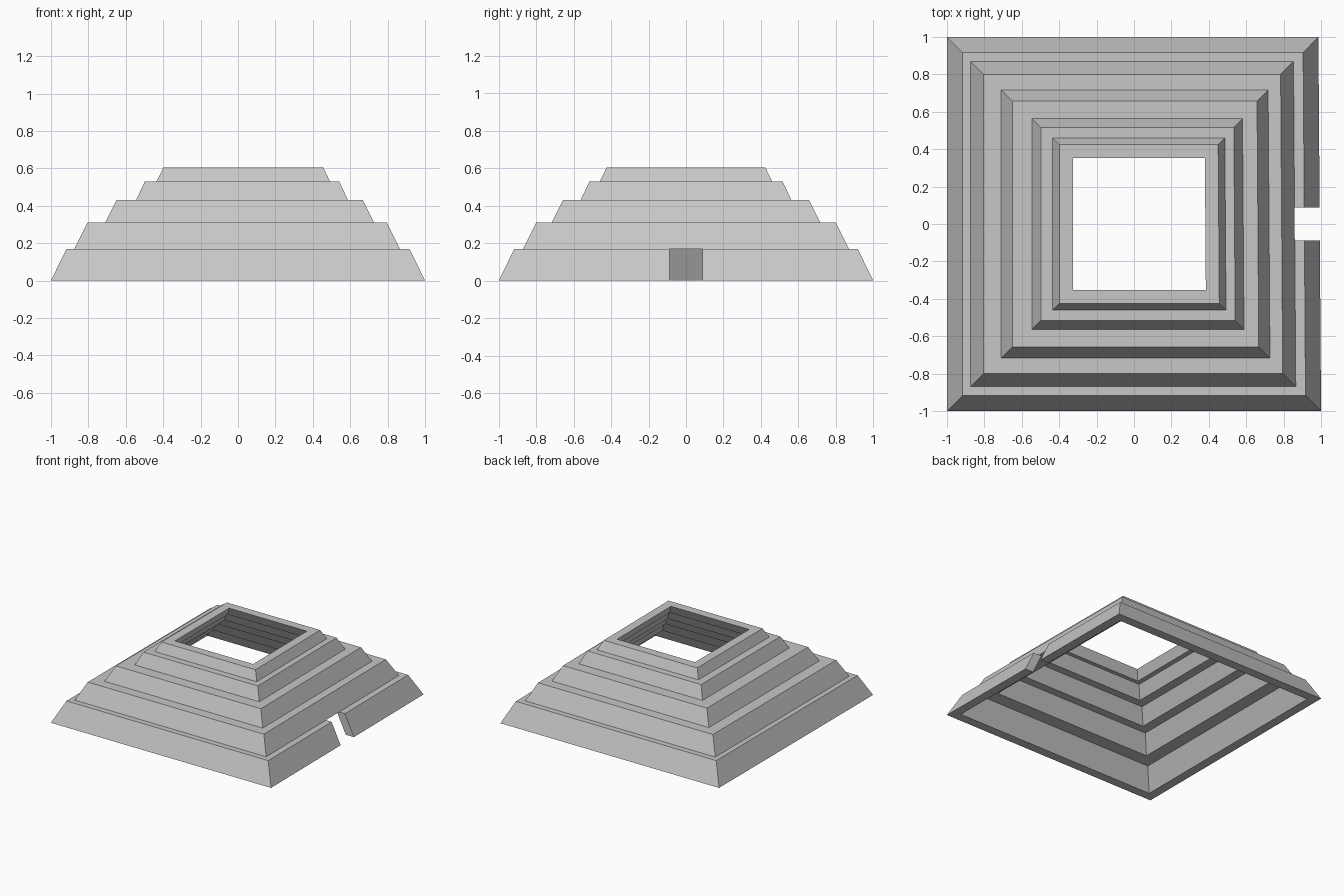
import bpy, bmesh

cube = bpy.data.objects.get("Cube")
if cube:
    bpy.data.objects.remove(cube)

# Plain stone colour
stone = bpy.data.materials.new("light_grey_stone")
stone.use_nodes = True
GREY = (0.57, 0.57, 0.57, 1)
stone.diffuse_color = GREY
stone.node_tree.nodes["Principled BSDF"].inputs["Base Color"].default_value = GREY

SKEW = 0.007  # the east side leans in slightly towards the back


def loop(bm, rect, inset, z):
    """One rectangular loop of four vertices."""
    west, east, half = rect
    w, e, h = west + inset, east - inset, half - inset
    return [bm.verts.new(p) for p in (
        (w, -h, z), (e, -h, z), (e - 2 * SKEW * h, h, z), (w, h, z))]


def cut_doorway(bm, half, inner_x):
    """Cut a gap through the east wall and cap its jambs."""
    for side in (-half, half):
        geom = bm.verts[:] + bm.edges[:] + bm.faces[:]
        bmesh.ops.bisect_plane(bm, geom=geom, plane_co=(0, side, 0), plane_no=(0, 1, 0))
    gap = [f for f in bm.faces
           if f.calc_center_median().x > inner_x
           and abs(f.calc_center_median().y) < half
           and all(abs(v.co.y) < half + 0.001 for v in f.verts)]
    bmesh.ops.delete(bm, geom=gap, context='FACES')
    bmesh.ops.holes_fill(bm, edges=[e for e in bm.edges if e.is_boundary], sides=4)


def tier(name, rect, slope, wall, z0, z1, doorway=False):
    """Hollow rectangular ring with battered walls."""
    bm = bmesh.new()
    rings = [loop(bm, rect, 0, z0), loop(bm, rect, slope, z1),
             loop(bm, rect, slope + wall, z1), loop(bm, rect, wall, z0)]
    for a, b in zip(rings, rings[1:] + rings[:1]):
        for i in range(4):
            j = (i + 1) % 4
            bm.faces.new((a[i], a[j], b[j], b[i]))
    if doorway:
        cut_doorway(bm, 0.087, 0.7)
    bmesh.ops.recalc_face_normals(bm, faces=bm.faces[:])
    mesh = bpy.data.meshes.new(name)
    bm.to_mesh(mesh)
    bm.free()
    mesh.materials.append(stone)
    bpy.context.collection.objects.link(bpy.data.objects.new(name, mesh))


# Stepped tiers from the ground up: west, east, half depth; slope; wall; heights
tier("base_tier", (-1.0, 1.0, 1.0), 0.083, 0.075, 0, 0.17, doorway=True)
tier("second_tier", (-0.875, 0.865, 0.87), 0.07, 0.14, 0.17, 0.31)
tier("third_tier", (-0.71, 0.727, 0.717), 0.06, 0.125, 0.31, 0.43)
tier("fourth_tier", (-0.545, 0.588, 0.563), 0.047, 0.095, 0.43, 0.53)
tier("top_tier", (-0.435, 0.492, 0.46), 0.036, 0.072, 0.53, 0.605)
